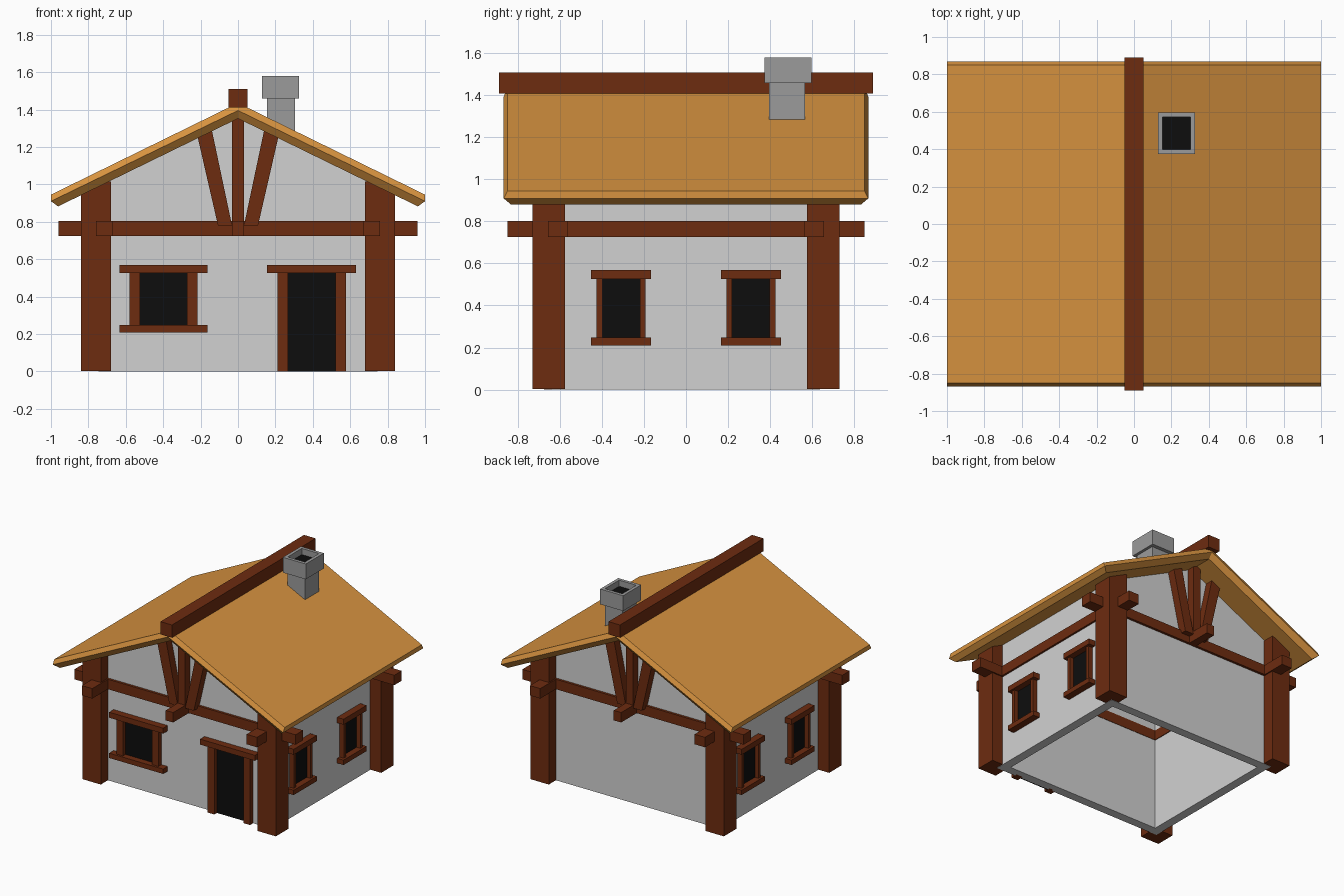
import bpy, bmesh

cube = bpy.data.objects.get("Cube")
if cube:
    bpy.data.objects.remove(cube, do_unlink=True)


def material(name, rgb):
    m = bpy.data.materials.new(name)
    m.use_nodes = True
    color = (*rgb, 1)
    m.diffuse_color = color
    bsdf = m.node_tree.nodes["Principled BSDF"]
    bsdf.inputs["Base Color"].default_value = color
    bsdf.inputs["Roughness"].default_value = 0.9
    return m


PLASTER = material("plaster", (0.64, 0.64, 0.64))
WOOD = material("dark_wood", (0.155, 0.025, 0.005))
THATCH = material("roof_ochre", (0.68, 0.29, 0.05))
STONE = material("chimney_grey", (0.33, 0.33, 0.33))
BLACK = material("opening_black", (0.004, 0.004, 0.004))


def finish(name, bm, mat):
    bmesh.ops.recalc_face_normals(bm, faces=bm.faces)
    mesh = bpy.data.meshes.new(name)
    bm.to_mesh(mesh)
    bm.free()
    mesh.materials.append(mat)
    obj = bpy.data.objects.new(name, mesh)
    bpy.context.scene.collection.objects.link(obj)
    return obj


def box(name, x, y, z, mat):
    """Box from (low, high) pairs on each axis."""
    bm = bmesh.new()
    bmesh.ops.create_cube(bm, size=1)
    for v in bm.verts:
        v.co = [(a + b) / 2 + c * abs(b - a) for (a, b), c in zip((x, y, z), v.co)]
    return finish(name, bm, mat)


def prism(name, profile, y0, y1, mat):
    """Extrude an x-z profile along y."""
    bm = bmesh.new()
    front = bm.faces.new([bm.verts.new((x, y0, z)) for x, z in profile])
    out = bmesh.ops.extrude_face_region(bm, geom=[front])
    for v in out["geom"]:
        if isinstance(v, bmesh.types.BMVert):
            v.co.y = y1
    return finish(name, bm, mat)


def span(a, b, s):
    """Interval mirrored by sign s."""
    return (a, b) if s > 0 else (-b, -a)


# Roof slab: lofted across left eave, ridge, right eave, with pointed gable rims
def build_roof():
    # layers: half width, eave height, ridge height, half length
    top, mid, low = (1, 0.945, 1.435, 0.85), (1, 0.91, 1.395, 0.868), (0.962, 0.882, 1.352, 0.835)
    bm = bmesh.new()
    rings = []
    for side in (-1, 0, 1):
        ring = []
        for layers, s in (((top, mid, low), -1), ((low, mid, top), 1)):
            for w, eave, ridge, length in layers:
                ring.append(bm.verts.new((side * w, s * length, eave if side else ridge)))
        rings.append(ring)
    for a, b in zip(rings, rings[1:]):
        for i in range(6):
            j = (i + 1) % 6
            bm.faces.new((a[i], a[j], b[j], b[i]))
    # eave ends, split at the middle rim
    for r in (rings[0], rings[-1]):
        bm.faces.new((r[0], r[1], r[4], r[5]))
        bm.faces.new((r[1], r[2], r[3], r[4]))
    finish("roof", bm, THATCH)


build_roof()
box("ridge_beam", (-0.05, 0.05), (-0.89, 0.89), (1.41, 1.51), WOOD)

# Walls: open-bottomed shell
WX, WY, T = 0.745, 0.638, 0.07
gable = [(-WX, 0), (WX, 0), (WX, 1.01), (0, 1.38), (-WX, 1.01)]
for s, label in ((-1, "front"), (1, "back")):
    prism(label + "_wall", gable, s * WY, s * (WY - T), PLASTER)
for s, label in ((-1, "right"), (1, "left")):
    box(label + "_wall", span(WX - T, WX, s), (-WY + T, WY - T), (0, 1.01), PLASTER)

# Corner posts
for sx, lx in ((-1, "right"), (1, "left")):
    for sy, ly in ((-1, "front"), (1, "back")):
        box(f"{ly}_{lx}_post", span(0.68, 0.84, sx), span(0.575, 0.73, sy), (0.002, 1.015), WOOD)

# Tie beams with ends running past the posts
BEAM_Z = (0.725, 0.803)
for s, label in ((-1, "right"), (1, "left")):
    box(label + "_side_beam", span(0.67, 0.76, s), (-0.85, 0.85), BEAM_Z, WOOD)
for s, label in ((-1, "front"), (1, "back")):
    box(label + "_beam", (-0.96, 0.96), span(0.565, 0.657, s), BEAM_Z, WOOD)
    # Gable timbers: centre stub, king post and leaning braces
    box(label + "_beam_stub", (-0.032, 0.032), span(0.6, 0.85, s), BEAM_Z, WOOD)
    box(label + "_king_post", (-0.032, 0.032), span(0.6, 0.70, s), (0.80, 1.38), WOOD)
    for m in (-1, 1):
        brace = [(m * 0.032, 0.78), (m * 0.107, 0.78), (m * 0.222, 1.28), (m * 0.142, 1.30)]
        prism(label + "_brace", brace, s * 0.6, s * 0.70, WOOD)


def opening(name, place, u, z, jamb, overhang, sill):
    """Framed dark opening; place(u, depth, z) puts a box on a wall."""
    (u0, u1), (z0, z1) = u, z
    place(name + "_pane", u, (-0.003, 0.006), z, BLACK)
    place(name + "_jamb", (u0 - jamb, u0), (-0.02, 0.038), z, WOOD)
    place(name + "_jamb", (u1, u1 + jamb), (-0.02, 0.038), z, WOOD)
    wide = (u0 - overhang, u1 + overhang)
    place(name + "_lintel", wide, (-0.02, 0.055), (z1, z1 + 0.043), WOOD)
    if sill:
        place(name + "_sill", wide, (-0.02, 0.055), (z0 - 0.038, z0), WOOD)


def on_front(name, u, d, z, mat):
    box(name, u, (-WY - d[1], -WY - d[0]), z, mat)


# Front window and door
opening("front_window", on_front, (-0.525, -0.272), (0.247, 0.525), 0.055, 0.108, True)
opening("door", on_front, (0.268, 0.52), (0, 0.525), 0.058, 0.112, False)

# Two windows on each side wall
for s, label in ((-1, "right"), (1, "left")):
    def on_side(name, u, d, z, mat, s=s):
        box(name, span(WX + d[0], WX + d[1], s), u, z, mat)
    for t in (-1, 1):
        opening(label + "_window", on_side, span(0.22, 0.398, t), (0.247, 0.525), 0.027, 0.054, True)

# Chimney: shaft and hollow cap with a dark flue
box("chimney_shaft", (0.155, 0.305), (0.395, 0.567), (1.2, 1.5), STONE)
CX, CY, CZ, RIM = (0.128, 0.327), (0.373, 0.597), (1.46, 1.58), 0.025
box("chimney_cap_base", CX, CY, (CZ[0], 1.525), STONE)
for a, b in ((CX[0], CX[0] + RIM), (CX[1] - RIM, CX[1])):
    box("chimney_rim", (a, b), CY, (1.525, CZ[1]), STONE)
for a, b in ((CY[0], CY[0] + RIM), (CY[1] - RIM, CY[1])):
    box("chimney_rim", (CX[0] + RIM, CX[1] - RIM), (a, b), (1.525, CZ[1]), STONE)
box("chimney_flue", (CX[0] + RIM, CX[1] - RIM), (CY[0] + RIM, CY[1] - RIM), (1.525, 1.532), BLACK)
